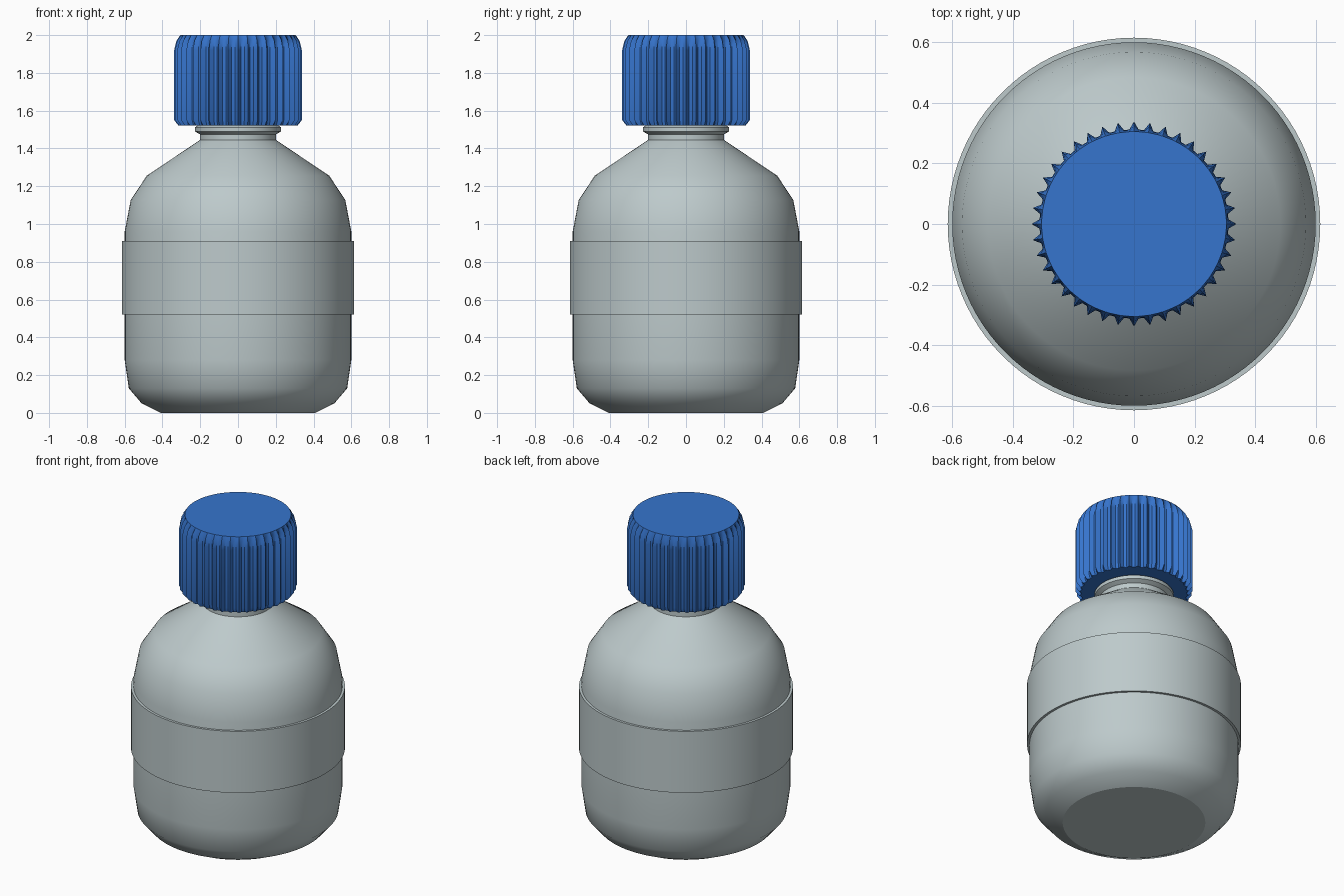
import bpy, bmesh, math

cube = bpy.data.objects.get("Cube")
if cube:
    bpy.data.objects.remove(cube, do_unlink=True)


def material(name, rgb):
    m = bpy.data.materials.new(name)
    m.use_nodes = True
    m.diffuse_color = (*rgb, 1)
    m.node_tree.nodes["Principled BSDF"].inputs["Base Color"].default_value = (*rgb, 1)
    return m


def loft(name, rings, mat, caps=True, closed=False, angle=35, sharp_z=()):
    """Skin a stack of rings, each a list of points with equal counts."""
    bm = bmesh.new()
    loops = [[bm.verts.new(p) for p in ring] for ring in rings]
    n = len(loops[0])
    pairs = list(zip(loops, loops[1:]))
    if closed:
        pairs.append((loops[-1], loops[0]))
    for a, b in pairs:
        for i in range(n):
            j = (i + 1) % n
            bm.faces.new((a[i], a[j], b[j], b[i]))
    if caps and not closed:
        bm.faces.new(loops[0][::-1])
        bm.faces.new(loops[-1])
    bmesh.ops.recalc_face_normals(bm, faces=bm.faces[:])
    for e in bm.edges:
        if any(all(abs(v.co.z - z) < 1e-4 for v in e.verts) for z in sharp_z):
            e.smooth = False
    me = bpy.data.meshes.new(name)
    bm.to_mesh(me)
    bm.free()
    me.materials.append(mat)
    ob = bpy.data.objects.new(name, me)
    bpy.context.collection.objects.link(ob)
    bpy.ops.object.select_all(action='DESELECT')
    ob.select_set(True)
    bpy.context.view_layer.objects.active = ob
    bpy.ops.object.shade_smooth_by_angle(angle=math.radians(angle), keep_sharp_edges=True)
    return ob


def circle(r, z, n=96):
    return [(r * math.cos(2 * math.pi * i / n), r * math.sin(2 * math.pi * i / n), z)
            for i in range(n)]


def ribbed(valley, peak, z, ribs=40):
    """Ring with a pointed rib and a short flat gap, repeated."""
    pts = []
    step = 2 * math.pi / ribs
    for i in range(ribs):
        for offset, r in ((-0.32, valley), (0, peak), (0.32, valley)):
            a = (i + offset) * step
            pts.append((r * math.cos(a), r * math.sin(a), z))
    return pts


glass = material("pale grey", (0.51, 0.59, 0.60))
blue = material("cap blue", (0.037, 0.176, 0.61))

# Bottle: rounded base, straight wall, shoulder, neck and flange
body = [(0.41, 0), (0.51, 0.05), (0.578, 0.13), (0.60, 0.28), (0.60, 0.96),
        (0.568, 1.127), (0.483, 1.256), (0.202, 1.444), (0.202, 1.475),
        (0.228, 1.49), (0.228, 1.512), (0.215, 1.52), (0.20, 1.53), (0.20, 1.60)]
loft("bottle", [circle(r, z) for r, z in body], glass, sharp_z=(0, 1.444))

# Raised label band around the wall
band = [(0.595, 0.52), (0.615, 0.52), (0.615, 0.91), (0.595, 0.91)]
loft("label_band", [circle(r, z) for r, z in band], glass, closed=True)

# Screw cap with grip ribs and a flat round top
cap = [(0.303, 0.316, 1.522), (0.312, 0.338, 1.55), (0.312, 0.338, 1.92),
       (0.310, 0.326, 1.97), (0.305, 0.305, 2.0)]
loft("screw_cap", [ribbed(*c) for c in cap], blue, angle=30, sharp_z=(1.522, 2.0))
